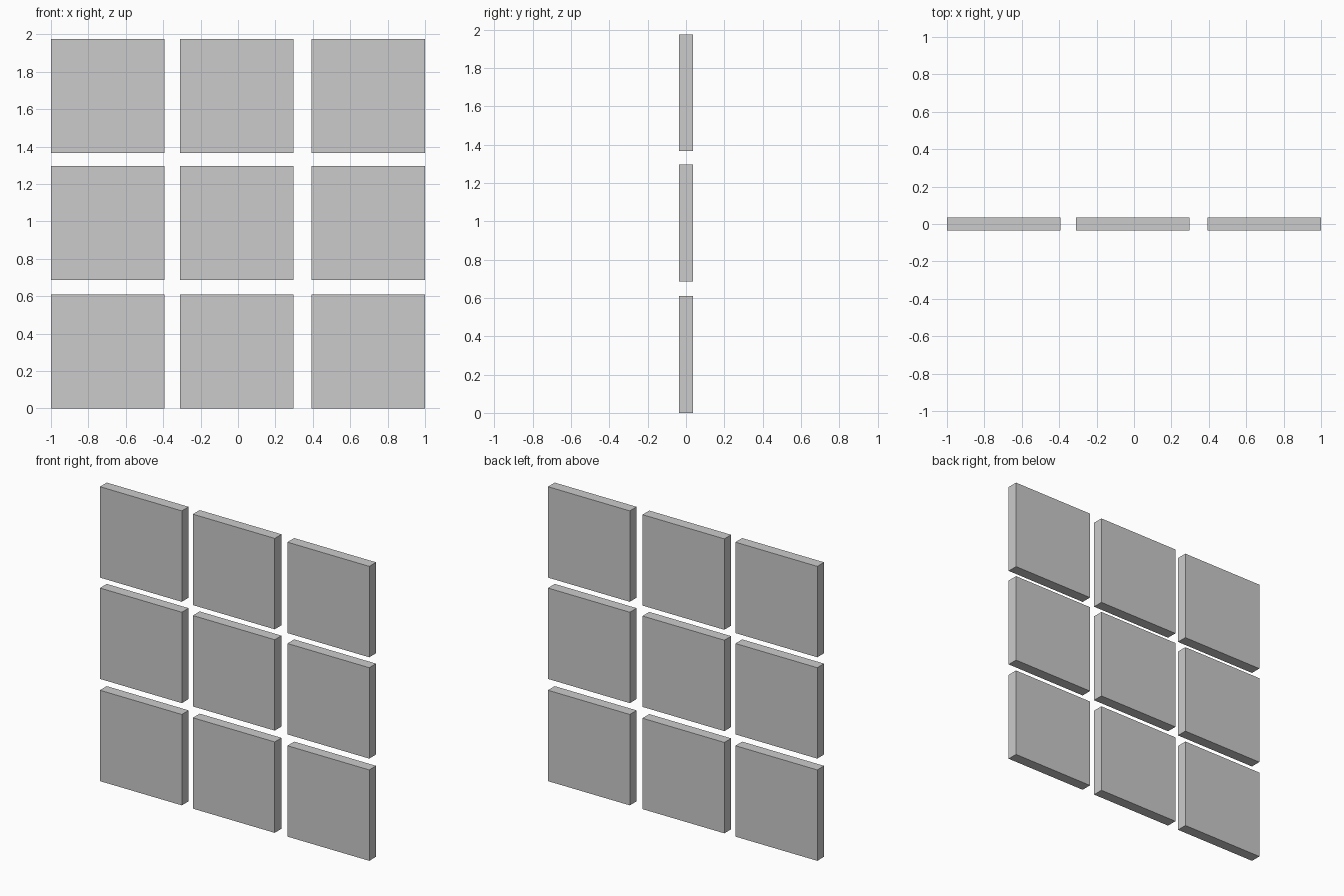
import bpy

if "Cube" in bpy.data.objects:
    bpy.data.objects.remove(bpy.data.objects["Cube"])

TILE_W, TILE_D, TILE_H = 0.608, 0.072, 0.61
COLUMNS = (-0.696, -0.006, 0.696)   # tile centres across
ROWS = (0.305, 0.991, 1.671)        # tile centres upward


def panel(name, x, z):
    bpy.ops.mesh.primitive_cube_add(size=1, location=(x, 0, z))
    obj = bpy.context.object
    obj.name = name
    obj.scale = (TILE_W, TILE_D, TILE_H)
    bpy.ops.object.transform_apply(location=False, rotation=False, scale=True)


# Three by three wall of flat square panels
for r, z in enumerate(ROWS):
    for c, x in enumerate(COLUMNS):
        panel(f"panel_row{r + 1}_column{c + 1}", x, z)
